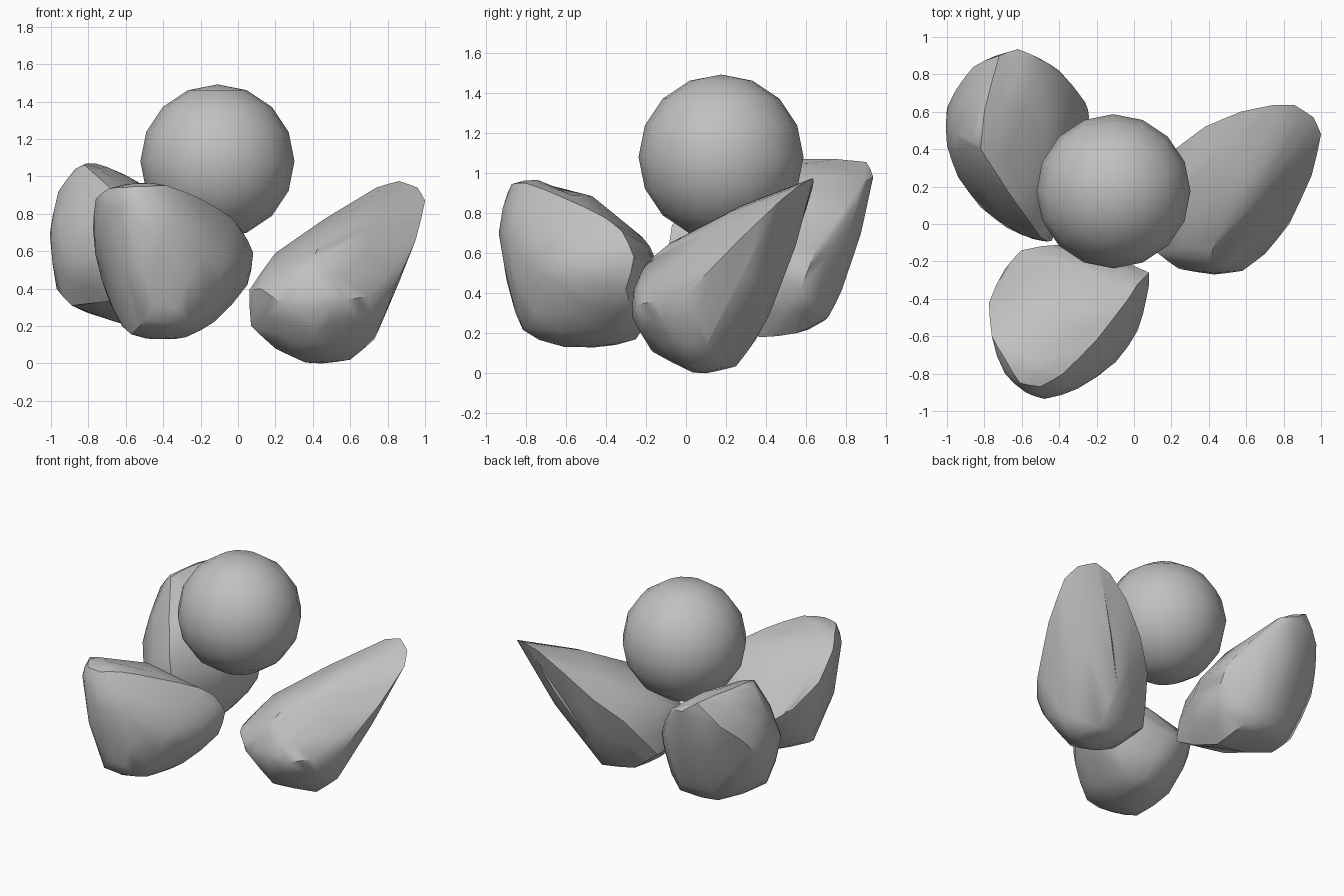
import bpy, bmesh, math

stone = bpy.data.materials.new("plain_grey")
stone.diffuse_color = (0.53, 0.53, 0.53, 1)


def finish(obj, angle):
    obj.data.materials.append(stone)
    bpy.ops.object.select_all(action='DESELECT')
    obj.select_set(True)
    bpy.context.view_layer.objects.active = obj
    bpy.ops.object.shade_smooth_by_angle(angle=math.radians(angle))


def petal(name, swell, *groups):
    """Rounded petal: convex skin stretched over a few guide contours."""
    bm = bmesh.new()
    for group in groups:
        for p in group:
            bm.verts.new(p)
    res = bmesh.ops.convex_hull(bm, input=bm.verts[:])
    loose = {v for v in res["geom_interior"] + res["geom_unused"]
             if isinstance(v, bmesh.types.BMVert) and v.is_valid and not v.link_faces}
    bmesh.ops.delete(bm, geom=list(loose), context='VERTS')
    bmesh.ops.recalc_face_normals(bm, faces=bm.faces[:])
    bm.normal_update()
    # gently swell the skin between the guide points
    bmesh.ops.subdivide_edges(bm, edges=bm.edges[:], cuts=1, smooth=swell,
                              use_grid_fill=True)
    me = bpy.data.meshes.new(name)
    bm.to_mesh(me)
    bm.free()
    obj = bpy.data.objects.new(name, me)
    bpy.context.collection.objects.link(obj)
    finish(obj, 38)


# Ball resting above the petals
bpy.ops.mesh.primitive_uv_sphere_add(segments=16, ring_count=8, radius=0.412,
                                     location=(-0.11, 0.175, 1.08))
ball = bpy.context.object
ball.name = "ball"
finish(ball, 30)

# Right petal: thin raised tip, rounded foot
petal("right_petal", 0.08,
      # tip rim
      [(0.74, 0.635, 0.94), (0.86, 0.635, 0.975), (0.96, 0.57, 0.94), (1.0, 0.48, 0.87)],
      # outer edge
      [(0.95, 0.26, 0.66), (0.83, 0.0, 0.39), (0.70, -0.16, 0.36), (0.77, 0.13, 0.22),
       (0.73, 0.10, 0.13), (0.71, -0.05, 0.16)],
      # front nose
      [(0.58, -0.25, 0.34), (0.43, -0.27, 0.28), (0.42, -0.26, 0.42), (0.24, -0.24, 0.32),
       (0.12, -0.15, 0.40), (0.06, -0.03, 0.39), (0.07, 0.0, 0.20), (0.4, -0.17, 0.11)],
      # foot
      [(0.2, 0.02, 0.08), (0.36, 0.03, 0.005), (0.45, 0.1, 0.0), (0.6, 0.04, 0.02),
       (0.5, 0.25, 0.035), (0.26, 0.22, 0.065), (0.09, 0.20, 0.20)],
      # back
      [(0.5, 0.42, 0.30), (0.45, 0.35, 0.17), (0.22, 0.40, 0.48), (0.38, 0.52, 0.64),
       (0.57, 0.60, 0.82), (0.7, 0.57, 0.75)],
      # upper slope
      [(0.40, -0.20, 0.55), (0.44, -0.08, 0.65), (0.20, 0.12, 0.59), (0.52, 0.05, 0.70)])

# Front petal: tall outer wall, top sloping to the middle
petal("front_petal", 0.25,
      # tip rim
      [(-0.69, -0.72, 0.935), (-0.61, -0.85, 0.94), (-0.50, -0.87, 0.945),
       (-0.38, -0.80, 0.95), (-0.52, -0.74, 0.965)],
      # outer wall
      [(-0.76, -0.60, 0.88), (-0.775, -0.42, 0.72), (-0.69, -0.80, 0.84),
       (-0.58, -0.90, 0.85), (-0.48, -0.935, 0.70), (-0.30, -0.88, 0.70),
       (-0.10, -0.74, 0.60), (-0.10, -0.72, 0.40), (0.02, -0.57, 0.50)],
      # inner end and top slope
      [(0.08, -0.26, 0.58), (0.07, -0.38, 0.60), (0.02, -0.32, 0.71), (-0.03, -0.40, 0.775),
       (-0.20, -0.62, 0.88), (-0.38, -0.11, 0.48), (-0.60, -0.14, 0.50), (-0.69, -0.24, 0.57)],
      # foot
      [(-0.73, -0.40, 0.45), (-0.65, -0.42, 0.25), (-0.57, -0.65, 0.155),
       (-0.40, -0.45, 0.13), (-0.28, -0.55, 0.14), (-0.13, -0.45, 0.22), (0.05, -0.30, 0.42),
       (-0.50, -0.82, 0.23), (-0.40, -0.87, 0.38), (-0.26, -0.79, 0.22), (-0.30, -0.25, 0.17)])

# Back left petal: broad rounded back, ridge along the top
petal("back_petal", 0.18,
      # top ridge
      [(-0.62, 0.935, 0.98), (-0.72, 0.90, 1.055), (-0.80, 0.60, 1.07), (-0.87, 0.46, 1.04),
       (-0.82, 0.40, 1.06), (-0.68, 0.36, 1.0), (-0.50, 0.88, 0.95), (-0.50, -0.07, 0.74)],
      # outer edge
      [(-0.96, 0.48, 0.92), (-1.0, 0.42, 0.72), (-1.0, 0.62, 0.66), (-0.95, 0.72, 0.78),
       (-0.86, 0.84, 0.90), (-0.97, 0.45, 0.40), (-0.89, 0.35, 0.31)],
      # front end
      [(-0.94, 0.25, 0.62), (-0.82, 0.09, 0.55), (-0.68, -0.02, 0.52), (-0.54, -0.08, 0.55),
       (-0.44, -0.09, 0.42), (-0.62, 0.12, 0.35)],
      # inner edge
      [(-0.40, 0.82, 0.75), (-0.26, 0.65, 0.62), (-0.24, 0.57, 0.42)],
      # foot
      [(-0.50, 0.78, 0.42), (-0.70, 0.75, 0.42), (-0.45, 0.71, 0.28), (-0.72, 0.66, 0.26),
       (-0.62, 0.45, 0.215), (-0.40, 0.55, 0.20), (-0.40, 0.37, 0.18)])
